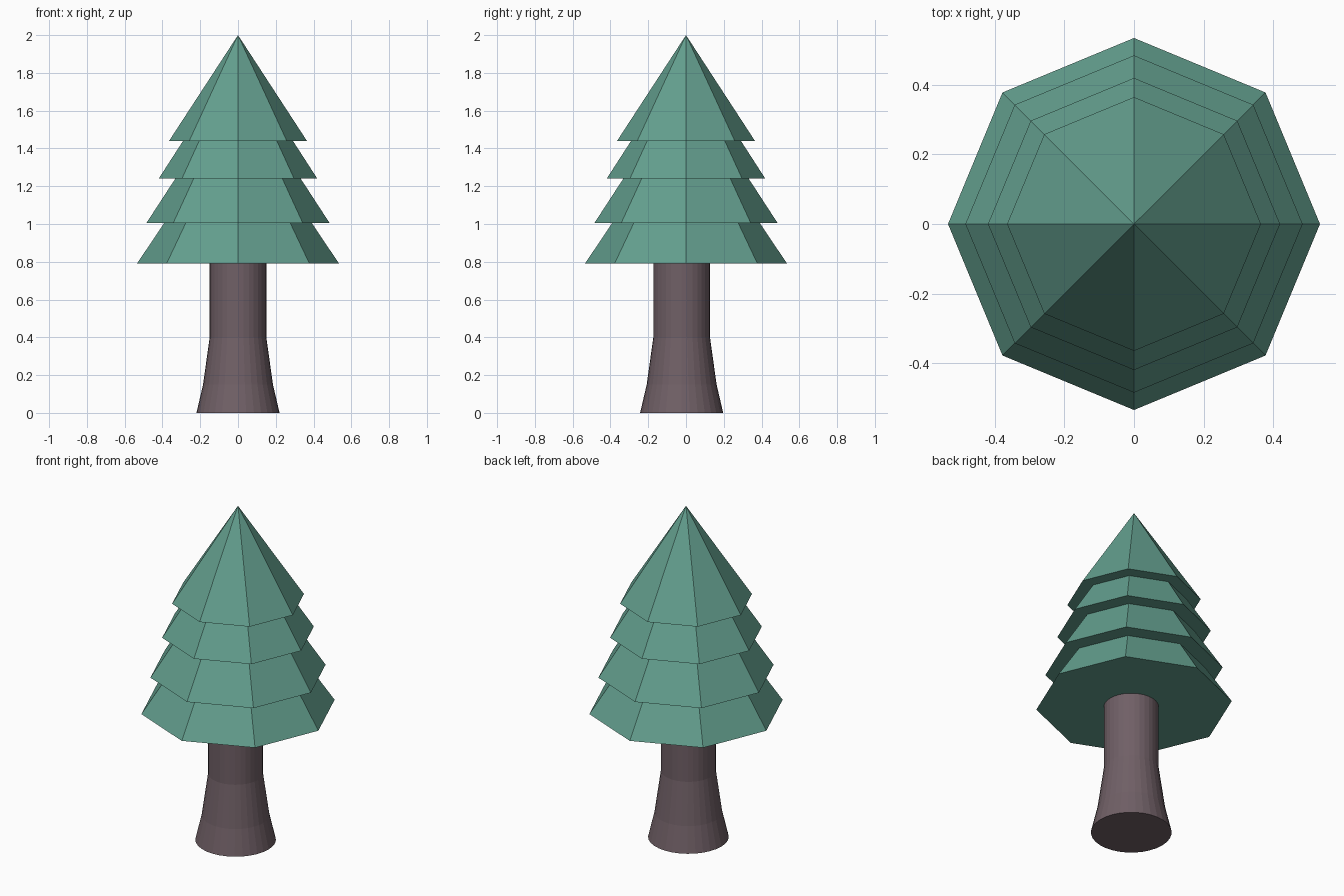
import bpy
import math

if "Cube" in bpy.data.objects:
    bpy.data.objects.remove(bpy.data.objects["Cube"])


def material(name, color):
    m = bpy.data.materials.new(name)
    m.diffuse_color = (*color, 1)
    m.use_nodes = True
    m.node_tree.nodes["Principled BSDF"].inputs["Base Color"].default_value = m.diffuse_color
    return m


def lathe(name, profile, sides, center, mat):
    """Closed solid of revolution from (radius, z) points; radius 0 makes a tip."""
    verts, rings, faces = [], [], []
    for r, z in profile:
        n = sides if r > 0 else 1
        rings.append([len(verts) + i for i in range(n)])
        for i in range(n):
            a = 2 * math.pi * i / sides
            verts.append((center[0] + r * math.cos(a), center[1] + r * math.sin(a), z))
    faces.append(rings[0][::-1])
    for lo, hi in zip(rings, rings[1:]):
        for i in range(sides):
            j = (i + 1) % sides
            if len(hi) == 1:
                faces.append((lo[i], lo[j], hi[0]))
            else:
                faces.append((lo[i], lo[j], hi[j], hi[i]))
    if len(rings[-1]) > 1:
        faces.append(rings[-1])
    mesh = bpy.data.meshes.new(name)
    mesh.from_pydata(verts, [], faces)
    mesh.materials.append(mat)
    obj = bpy.data.objects.new(name, mesh)
    bpy.context.collection.objects.link(obj)
    return obj


green = material("pine green", (0.125, 0.345, 0.270))
bark = material("bark brown", (0.162, 0.116, 0.133))

# Trunk with flared foot, slightly forward of the foliage axis
lathe("trunk", [(0.22, 0), (0.185, 0.15), (0.15, 0.4), (0.15, 0.85)], 32, (0, -0.023), bark)

# Four stacked eight-sided foliage cones: (radius, base z, tip z)
tiers = [(0.535, 0.79, 1.59), (0.485, 1.005, 1.75), (0.42, 1.24, 1.89), (0.365, 1.44, 2.0)]
for k, (r, z0, z1) in enumerate(tiers):
    lathe(f"foliage_tier_{k + 1}", [(r, z0), (0, z1)], 8, (0, 0), green)
